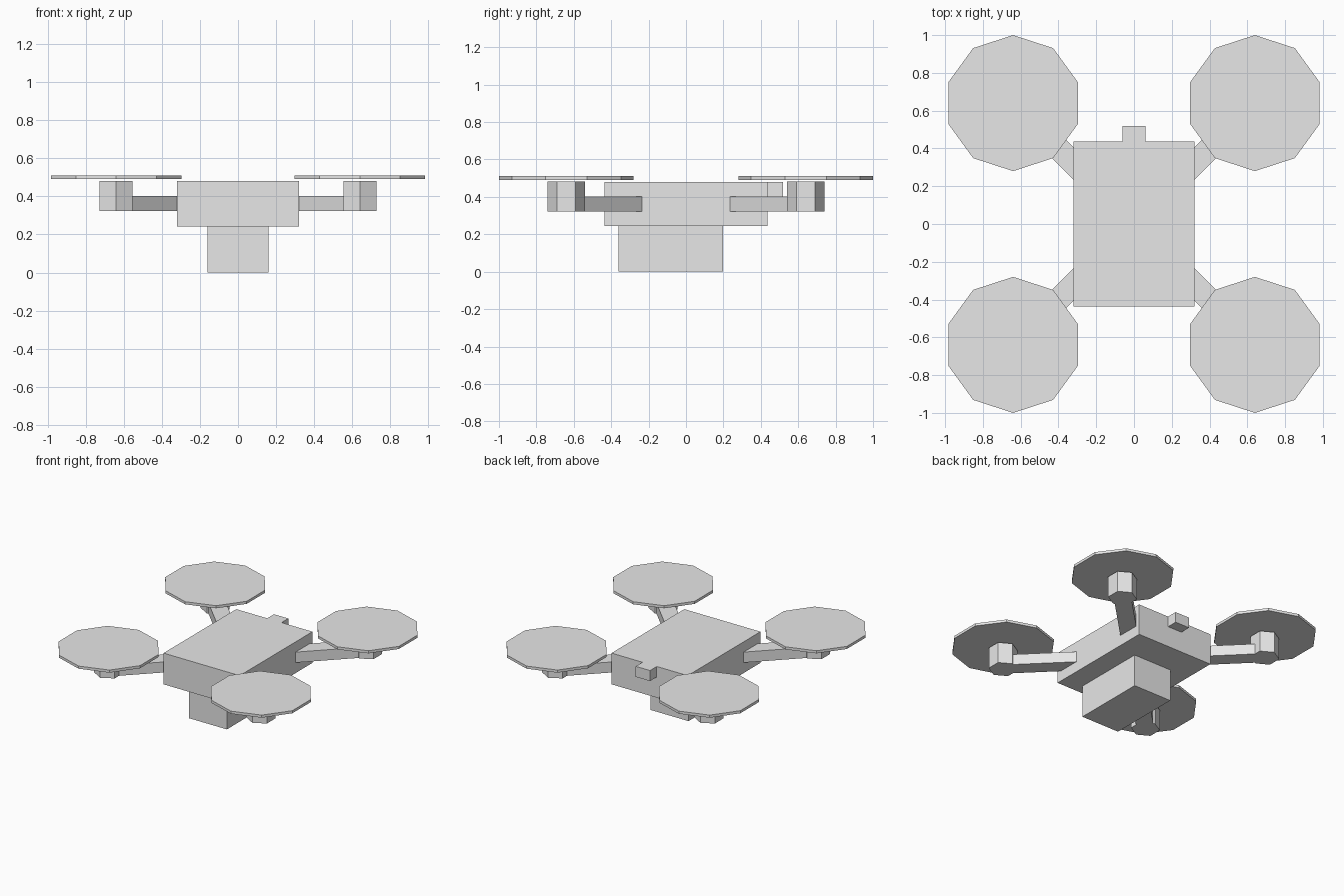
import bpy
import math

default = bpy.data.objects.get("Cube")
if default:
    bpy.data.objects.remove(default, do_unlink=True)

# Single neutral grey finish
grey = bpy.data.materials.new("light grey")
grey.use_nodes = True
colour = (0.8, 0.8, 0.8, 1)
grey.diffuse_color = colour
grey.node_tree.nodes["Principled BSDF"].inputs["Base Color"].default_value = colour


def finish(name):
    obj = bpy.context.object
    obj.name = name
    obj.data.materials.append(grey)
    return obj


def box(name, low, high, turn=0):
    """Box between two corners, turned about its own vertical axis."""
    centre = [(a + b) / 2 for a, b in zip(low, high)]
    bpy.ops.mesh.primitive_cube_add(size=1, location=centre, rotation=(0, 0, turn))
    obj = finish(name)
    obj.scale = [b - a for a, b in zip(low, high)]
    return obj


def prism(name, sides, radius, x, y, bottom, top):
    """Upright prism with a corner pointing along y."""
    bpy.ops.mesh.primitive_cylinder_add(
        vertices=sides, radius=radius, depth=top - bottom,
        location=(x, y, (bottom + top) / 2))
    return finish(name)


# Hull, belly pod and rear connector
box("body", (-0.32, -0.437, 0.243), (0.32, 0.437, 0.48))
box("belly_pod", (-0.16, -0.362, 0), (0.16, 0.198, 0.243))
box("rear_connector", (-0.06, 0.40, 0.40), (0.06, 0.518, 0.48))

# Four diagonal arms, each with a motor and a rotor disc
REACH = 0.64
INNER = 0.24
for side, sx in (("left", 1), ("right", -1)):
    for end, sy in (("front", -1), ("back", 1)):
        label = f"{end}_{side}"
        x, y = sx * REACH, sy * REACH
        mid = (REACH + INNER) / 2
        half = (REACH - INNER) / math.sqrt(2)
        cx, cy = sx * mid, sy * mid
        box(f"{label}_arm", (cx - half, cy - 0.06, 0.322),
            (cx + half, cy + 0.06, 0.402), math.atan2(sy, sx))
        prism(f"{label}_motor", 6, 0.1, x, y, 0.322, 0.482)
        prism(f"{label}_rotor", 10, 0.36, x, y, 0.491, 0.511)
